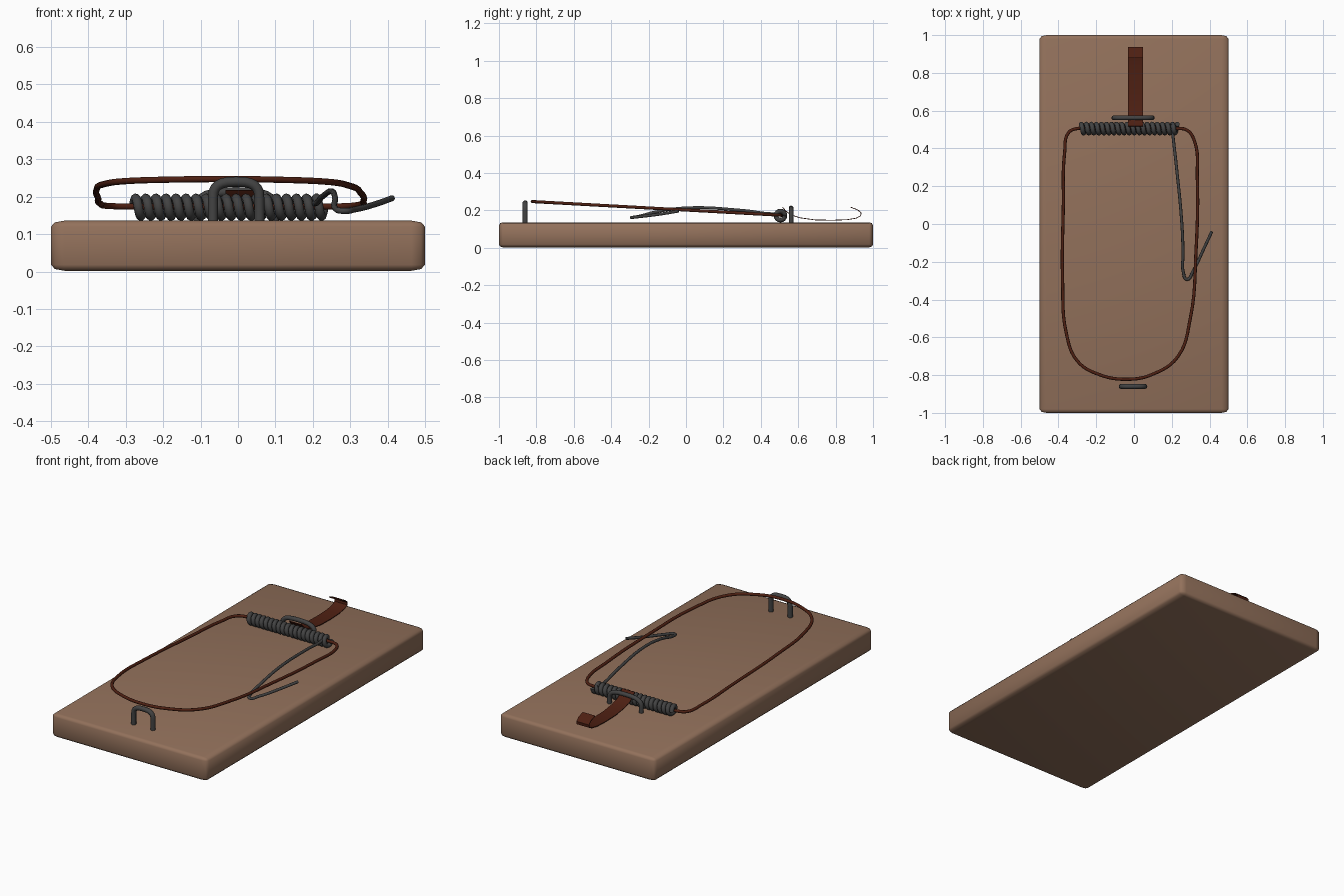
import bpy, bmesh, math

if "Cube" in bpy.data.objects:
    bpy.data.objects.remove(bpy.data.objects["Cube"])


def material(name, rgb):
    m = bpy.data.materials.new(name)
    m.diffuse_color = (*rgb, 1)
    m.use_nodes = True
    m.node_tree.nodes["Principled BSDF"].inputs["Base Color"].default_value = m.diffuse_color
    return m


WOOD = material("wood", (0.29, 0.165, 0.105))
STEEL = material("dark_steel", (0.055, 0.055, 0.055))
RUST = material("rust_red", (0.075, 0.014, 0.006))


def finish(obj, mat, angle=40):
    obj.data.materials.clear()
    obj.data.materials.append(mat)
    bpy.ops.object.select_all(action='DESELECT')
    obj.select_set(True)
    bpy.context.view_layer.objects.active = obj
    if obj.type == 'CURVE':
        bpy.ops.object.convert(target='MESH')
    bpy.ops.object.shade_smooth_by_angle(angle=math.radians(angle))


def wire(name, points, radius, mat, kind='BEZIER', cyclic=False):
    """Round wire swept along a path."""
    cu = bpy.data.curves.new(name, 'CURVE')
    cu.dimensions = '3D'
    cu.bevel_depth = radius
    cu.bevel_resolution = 3
    cu.resolution_u = 6
    cu.use_fill_caps = True
    sp = cu.splines.new(kind)
    if kind == 'BEZIER':
        sp.bezier_points.add(len(points) - 1)
        for bp, p in zip(sp.bezier_points, points):
            bp.co = p
            bp.handle_left_type = bp.handle_right_type = 'AUTO'
    else:
        sp.points.add(len(points) - 1)
        for sp_pt, p in zip(sp.points, points):
            sp_pt.co = (*p, 1)
    sp.use_cyclic_u = cyclic
    obj = bpy.data.objects.new(name, cu)
    bpy.context.collection.objects.link(obj)
    finish(obj, mat)


def mesh_object(name, bm, mat, angle=40):
    bmesh.ops.recalc_face_normals(bm, faces=bm.faces)
    me = bpy.data.meshes.new(name)
    bm.to_mesh(me)
    bm.free()
    obj = bpy.data.objects.new(name, me)
    bpy.context.collection.objects.link(obj)
    finish(obj, mat, angle)


# Wooden base: edge rounding is stretched differently on each axis
SIZE, EDGE = (1.0, 2.0, 0.134), (0.036, 0.02, 0.016)
bm = bmesh.new()
bmesh.ops.create_cube(bm, size=1)
bmesh.ops.scale(bm, vec=[s / e for s, e in zip(SIZE, EDGE)], verts=bm.verts)
bmesh.ops.bevel(bm, geom=bm.edges[:], offset=1, segments=2, profile=0.5, affect='EDGES')
bmesh.ops.scale(bm, vec=EDGE, verts=bm.verts)
bmesh.ops.translate(bm, vec=(0, 0, SIZE[2] / 2 + 0.002), verts=bm.verts)
mesh_object("base_board", bm, WOOD, 60)

# Coil spring
TURNS, STEPS = 19, 16
coil = []
for i in range(TURNS * STEPS + 1):
    a = 2 * math.pi * i / STEPS
    coil.append((-0.28 + 0.51 * i / (TURNS * STEPS),
                 0.505 + 0.024 * math.cos(a), 0.172 + 0.024 * math.sin(a)))
wire("coil_spring", coil, 0.0125, STEEL, 'POLY')

# Snap bar: loop rising toward the front, passing through the coil
loop = [(0.22, 0.505), (0.28, 0.497), (0.32, 0.44), (0.335, 0.25), (0.328, -0.15),
        (0.298, -0.5), (0.23, -0.705), (0.1, -0.795), (-0.03, -0.822), (-0.19, -0.795),
        (-0.3, -0.725), (-0.358, -0.58), (-0.378, -0.3), (-0.374, 0.1), (-0.367, 0.38),
        (-0.345, 0.485), (-0.29, 0.507), (-0.2, 0.505)]
wire("snap_bar", [(x, y, 0.174 + (0.505 - y) * 0.055) for x, y in loop],
     0.0085, RUST, cyclic=True)

# Free end of the spring, hooked under the snap bar
wire("spring_hook", [(0.2, 0.53, 0.19), (0.205, 0.48, 0.182), (0.225, 0.3, 0.2),
                     (0.252, 0.02, 0.214), (0.26, -0.15, 0.194), (0.262, -0.26, 0.167),
                     (0.28, -0.293, 0.162), (0.312, -0.25, 0.166), (0.37, -0.13, 0.181),
                     (0.412, -0.04, 0.196)], 0.008, STEEL)


def staple(name, cx, y, half, top, bend, radius):
    """U-shaped wire driven into the board."""
    pts = [(cx - half, y, 0.12), (cx - half, y, top - bend)]
    for i in range(1, 12):
        a = math.pi * i / 12
        # superellipse arch
        c, s = math.cos(a), math.sin(a)
        pts.append((cx - half * math.copysign(abs(c) ** 0.7, c), y,
                    top - bend + bend * s ** 0.7))
    pts += [(cx + half, y, top - bend), (cx + half, y, 0.12)]
    wire(name, pts, radius, STEEL, 'POLY')


staple("front_staple", -0.005, -0.86, 0.062, 0.24, 0.045, 0.0135)
staple("rear_staple", -0.005, 0.562, 0.102, 0.213, 0.045, 0.0125)

# Curled trigger strip
profile = [(0.515, 0.216), (0.53, 0.197), (0.56, 0.174), (0.61, 0.158), (0.69, 0.147),
           (0.78, 0.145), (0.86, 0.148), (0.91, 0.156), (0.936, 0.17), (0.938, 0.187),
           (0.92, 0.204), (0.88, 0.219)]
bm = bmesh.new()
rows = [[bm.verts.new((x, y, z)) for x in (-0.033, 0.047)] for y, z in profile]
for a, b in zip(rows, rows[1:]):
    bm.faces.new((a[0], a[1], b[1], b[0]))
bmesh.ops.recalc_face_normals(bm, faces=bm.faces)
bmesh.ops.solidify(bm, geom=bm.faces[:], thickness=0.004)
mesh_object("trigger_strip", bm, RUST)
